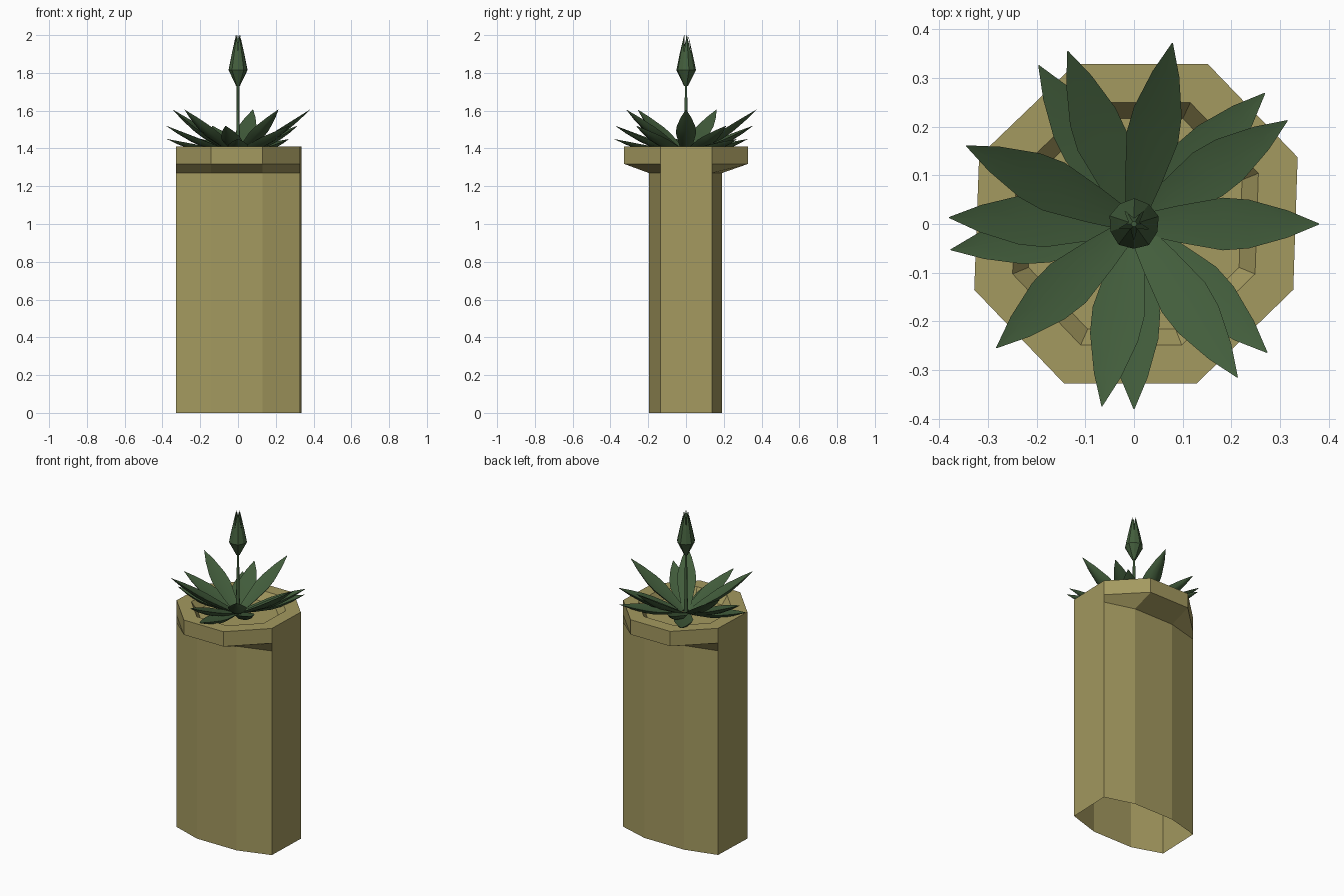
import bpy, math
from mathutils import Vector

if "Cube" in bpy.data.objects:
    bpy.data.objects.remove(bpy.data.objects["Cube"])


def material(name, rgb):
    m = bpy.data.materials.new(name)
    m.diffuse_color = (*rgb, 1)
    m.use_nodes = True
    m.node_tree.nodes["Principled BSDF"].inputs["Base Color"].default_value = m.diffuse_color
    return m


STONE = material("sandy_stone", (0.37, 0.32, 0.115))
GREEN = material("leaf_green", (0.055, 0.11, 0.045))


def loft(name, rings, mat, cap_start=True, cap_end=True, smooth=None):
    """Skin a list of equal-length point rings."""
    n = len(rings[0])
    verts = [p for r in rings for p in r]
    faces = []
    for k in range(len(rings) - 1):
        for i in range(n):
            j = (i + 1) % n
            faces.append((k * n + i, k * n + j, (k + 1) * n + j, (k + 1) * n + i))
    if cap_start:
        faces.append(tuple(reversed(range(n))))
    if cap_end:
        faces.append(tuple(range((len(rings) - 1) * n, len(rings) * n)))
    me = bpy.data.meshes.new(name)
    me.from_pydata(verts, [], faces)
    me.materials.append(mat)
    ob = bpy.data.objects.new(name, me)
    bpy.context.collection.objects.link(ob)
    if smooth:
        bpy.ops.object.select_all(action='DESELECT')
        ob.select_set(True)
        bpy.context.view_layer.objects.active = ob
        bpy.ops.object.shade_smooth_by_angle(angle=math.radians(smooth))
    return ob


# planter: flattened octagon body, full octagon rim, sunken soil bed, open base
def octagon(z, s=1.0, front=-0.327, back=0.328):
    pts = [(-0.144, front), (0.129, front), (0.327, -0.135), (0.336, 0.137),
           (0.152, back), (-0.121, back), (-0.318, 0.139), (-0.328, -0.135)]
    return [(x * s, y * s, z) for x, y in pts]


loft("planter", [
    octagon(0, front=-0.197, back=0.191),
    octagon(1.27, front=-0.197, back=0.191),
    octagon(1.318), octagon(1.41),
    octagon(1.41, 0.76), octagon(1.36, 0.66),
], STONE, cap_start=False)


# fleshy leaves: cupped section swept straight outwards, three tilts
def leaf(name, angle, tip_z, base_z=1.38, r0=0.02, r1=0.38):
    a = math.radians(angle)
    out = Vector((math.cos(a), math.sin(a), 0))
    side = Vector((-out.y, out.x, 0))
    base = out * r0 + Vector((0, 0, base_z))
    axis = out * r1 + Vector((0, 0, tip_z)) - base
    up = axis.cross(side).normalized()
    section = [(-1, 0), (-0.6, -0.45), (0, -0.62), (0.6, -0.45), (1, 0), (0, -0.12)]
    rings = []
    for t, w in [(0, 0.022), (0.2, 0.038), (0.45, 0.054), (0.6, 0.05),
                 (0.82, 0.028), (1, 0.001)]:
        rings.append([base + axis * t + side * (x * w) + up * (h * w) for x, h in section])
    return loft(name, rings, GREEN, smooth=40)


tiers = [("upper_leaf", 1.605, (0, 78, 155, 222, 304)),
         ("middle_leaf", 1.52, (34, 111, 178, 260, 316)),
         ("lower_leaf", 1.45, (45, 121, 188, 270))]
for name, z, angles in tiers:
    for k, ang in enumerate(angles):
        leaf(f"{name}_{k + 1}", ang, z)


# flower stalk
def circle(r, z, n=6):
    return [(r * math.cos(math.tau * i / n), r * math.sin(math.tau * i / n), z)
            for i in range(n)]


loft("stalk", [circle(0.015, 1.36), circle(0.009, 1.5), circle(0.007, 1.75)], GREEN, smooth=60)

# bud: core with five overlapping pointed petals
loft("bud_core", [circle(0.008, 1.73), circle(0.042, 1.82), circle(0.006, 1.96)], GREEN)
for k in range(5):
    a = math.tau * k / 5 + 0.3
    out = Vector((math.cos(a), math.sin(a), 0))
    side = Vector((-out.y, out.x, 0))
    rings = []
    for z, r, w in [(1.73, 0.01, 0.007), (1.815, 0.053, 0.03),
                    (1.9, 0.035, 0.02), (2.0, 0.012, 0.001)]:
        c = out * r + Vector((0, 0, z))
        rings.append([c - side * w - out * w * 0.4, c, c + side * w - out * w * 0.4])
    loft(f"petal_{k + 1}", rings, GREEN)
